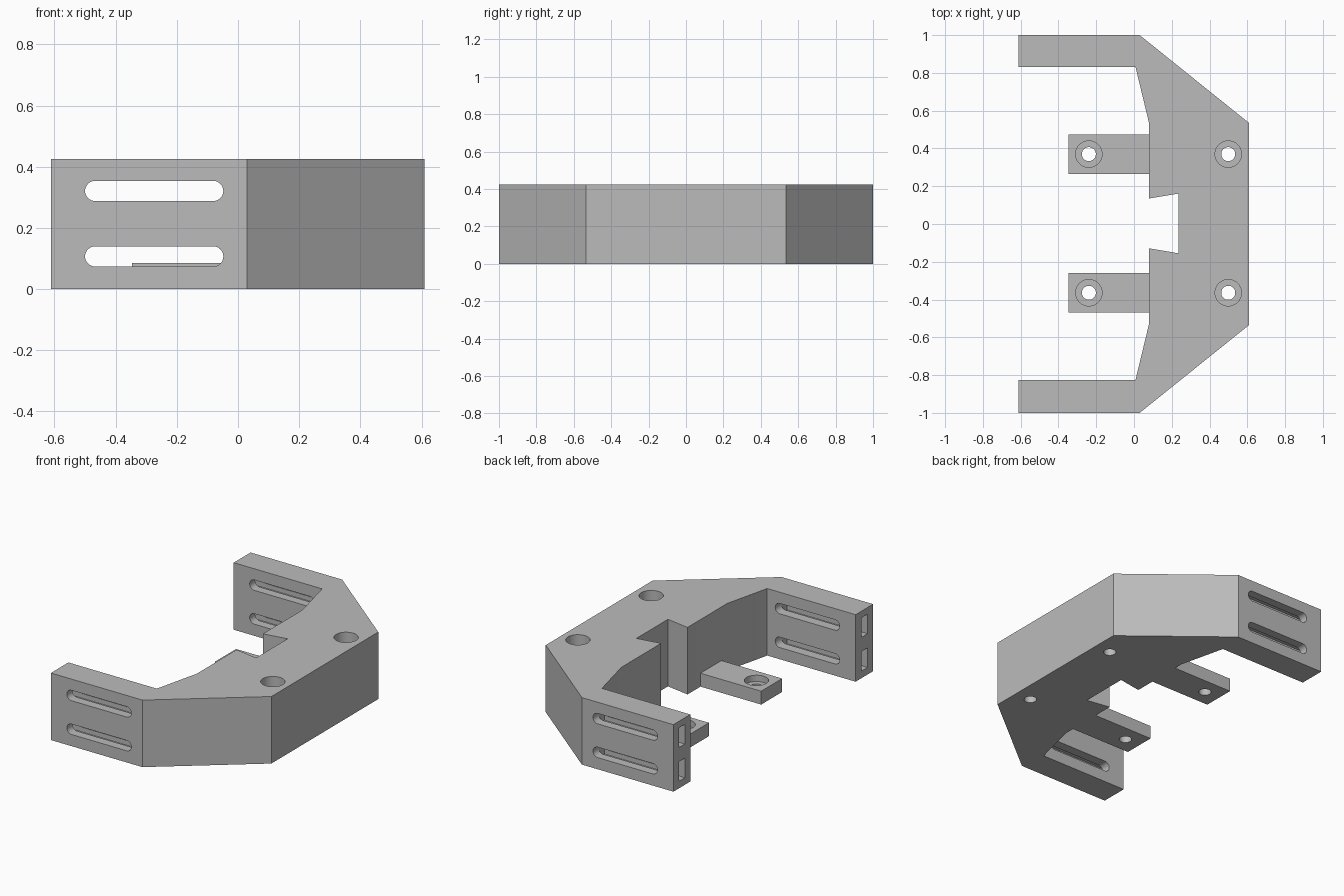
import bpy, bmesh, math

HEIGHT, TAB_H, SEAT_Z = 0.425, 0.085, 0.045
SHIFT = 0.003          # inner features sit slightly toward the back
SLOT_Z = (0.107, 0.321)

if "Cube" in bpy.data.objects:
    bpy.data.objects.remove(bpy.data.objects["Cube"], do_unlink=True)

grey = bpy.data.materials.new("plain grey")
grey.use_nodes = True
colour = (0.5, 0.5, 0.5, 1)
grey.diffuse_color = colour
grey.node_tree.nodes["Principled BSDF"].inputs["Base Color"].default_value = colour


def prism(name, outline, start, end, axis="z"):
    """Extrude a closed outline along z, or an x-z outline along y."""
    place = (lambda a, b, t: (a, b, t)) if axis == "z" else (lambda a, b, t: (a, t, b))
    bm = bmesh.new()
    face = bm.faces.new([bm.verts.new(place(a, b, start)) for a, b in outline])
    side = bmesh.ops.extrude_face_region(bm, geom=[face])
    moved = [v for v in side["geom"] if isinstance(v, bmesh.types.BMVert)]
    bmesh.ops.translate(bm, verts=moved, vec=place(0, 0, end - start))
    bmesh.ops.recalc_face_normals(bm, faces=bm.faces)
    mesh = bpy.data.meshes.new(name)
    bm.to_mesh(mesh)
    bm.free()
    mesh.materials.append(grey)
    obj = bpy.data.objects.new(name, mesh)
    bpy.context.collection.objects.link(obj)
    return obj


def rectangle(x0, x1, y0, y1):
    return [(x0, y0), (x1, y0), (x1, y1), (x0, y1)]


def arc(cx, cy, r, start, sweep, steps):
    return [(cx + r * math.cos(start + sweep * i / steps),
             cy + r * math.sin(start + sweep * i / steps)) for i in range(steps + 1)]


def circle(cx, cy, r):
    return arc(cx, cy, r, 0, math.tau, 40)[:-1]


def slot(x0, x1, z, r):
    return (arc(x1 - r, z, r, -math.pi / 2, math.pi, 16)
            + arc(x0 + r, z, r, math.pi / 2, math.pi, 16))


def cut(obj, cutter):
    cutter.hide_render = True
    mod = obj.modifiers.new("cut", "BOOLEAN")
    mod.operation, mod.solver, mod.object = "DIFFERENCE", "EXACT", cutter
    bpy.context.view_layer.objects.active = obj
    bpy.ops.object.modifier_apply(modifier=mod.name)
    bpy.data.objects.remove(cutter, do_unlink=True)


def screw_hole(obj, x, y, top):
    cut(obj, prism("screw_bore", circle(x, y, 0.037), -0.1, top + 0.1))
    cut(obj, prism("screw_seat", circle(x, y, 0.07), SEAT_Z, top + 0.1))


# Bracket body with its two arms and the dovetail notch
outer = [(-0.612, 1), (0.03, 1), (0.609, 0.535)]
inner = [(0.235, 0.158), (0.08, 0.132), (0.08, 0.53), (0.008, 0.828), (-0.612, 0.828)]
outline = (outer + [(x, -y) for x, y in reversed(outer)]
           + [(x, -y + SHIFT) for x, y in reversed(inner)]
           + [(x, y + SHIFT) for x, y in inner])
body = prism("bracket_body", outline, 0, HEIGHT)

for side in (-1, 1):
    # Strap slots through each arm, with a nut channel open at the arm's end
    mid = side * 0.915
    for z in SLOT_Z:
        cut(body, prism("strap_slot", slot(-0.5, -0.048, z, 0.033), mid - 0.2, mid + 0.2, "y"))
        cut(body, prism("nut_channel", rectangle(-0.7, -0.048, mid - 0.029, mid + 0.029),
                        z - 0.062, z + 0.062))
    # Deep screw holes in the body
    y = side * 0.367 + SHIFT
    screw_hole(body, 0.499, y, HEIGHT)
    # Low mounting tabs
    name = "left_tab" if side > 0 else "right_tab"
    tab = prism(name, rectangle(-0.346, 0.08, y - 0.105, y + 0.105), 0, TAB_H)
    screw_hole(tab, -0.239, y, TAB_H)

# Smooth bores, crisp edges
bpy.ops.object.select_all(action="DESELECT")
for obj in bpy.context.collection.objects:
    if obj.type == "MESH" and obj.name in ("bracket_body", "left_tab", "right_tab"):
        obj.select_set(True)
        bpy.context.view_layer.objects.active = obj
bpy.ops.object.shade_smooth_by_angle(angle=math.radians(30))
